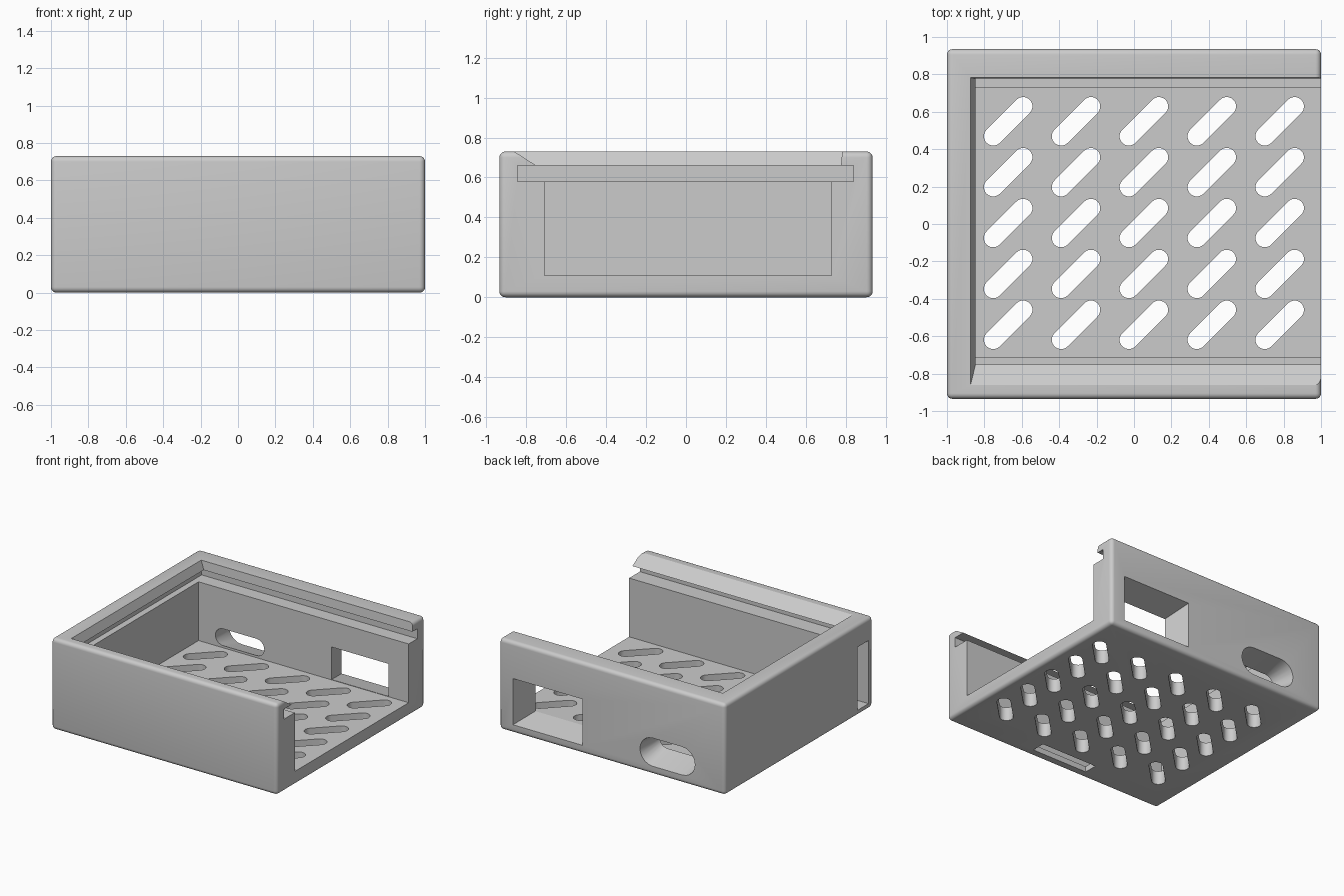
import bpy
import bmesh
import math
from mathutils import Vector

cube = bpy.data.objects.get("Cube")
if cube:
    bpy.data.objects.remove(cube, do_unlink=True)

grey = bpy.data.materials.new("light_grey_plastic")
grey.use_nodes = True
grey.diffuse_color = (0.6, 0.6, 0.6, 1)
grey.node_tree.nodes["Principled BSDF"].inputs["Base Color"].default_value = (0.6, 0.6, 0.6, 1)


def loft(bm, ring_a, ring_b):
    """Closed solid between two matching rings."""
    a = [bm.verts.new(p) for p in ring_a]
    b = [bm.verts.new(p) for p in ring_b]
    bm.faces.new(a)
    bm.faces.new(b)
    for i in range(len(a)):
        j = (i + 1) % len(a)
        bm.faces.new((a[i], a[j], b[j], b[i]))


def rect(x0, x1, y0, y1, z):
    return [Vector((x, y, z)) for x, y in ((x0, y0), (x1, y0), (x1, y1), (x0, y1))]


def wall_rect(x0, x1, z0, z1, y):
    return [Vector((x, y, z)) for x, z in ((x0, z0), (x1, z0), (x1, z1), (x0, z1))]


def stadium(centre, along, across, half, radius, n=10):
    """Ring of a round-ended slot."""
    c, u, v = Vector(centre), Vector(along).normalized(), Vector(across).normalized()
    ring = []
    for side in (1, -1):
        for i in range(n + 1):
            t = math.pi * (i / n - 0.5)
            ring.append(c + side * (u * (half + radius * math.cos(t)) + v * radius * math.sin(t)))
    return ring


def solid(name, *ring_pairs):
    bm = bmesh.new()
    for a, b in ring_pairs:
        loft(bm, a, b)
    bmesh.ops.recalc_face_normals(bm, faces=bm.faces)
    mesh = bpy.data.meshes.new(name)
    bm.to_mesh(mesh)
    bm.free()
    obj = bpy.data.objects.new(name, mesh)
    bpy.context.scene.collection.objects.link(obj)
    return obj


def block(name, x0, x1, y0, y1, z0, z1):
    return solid(name, (rect(x0, x1, y0, y1, z0), rect(x0, x1, y0, y1, z1)))


# Rounded outer block
case = block("case_body", -1, 1, -0.935, 0.935, 0, 0.73)
case.data.materials.append(grey)
bevel = case.modifiers.new("rounded_edges", "BEVEL")
bevel.width = 0.03
bevel.segments = 5

cutters = [
    # Main cavity and sliding lid groove, both open on the +x end
    block("cavity", -0.86, 1.1, -0.71, 0.73, 0.11, 0.62),
    block("lid_groove", -0.91, 1.1, -0.845, 0.84, 0.58, 0.66),
    # Lid opening, sloped along the front lip
    solid("lid_opening", (rect(-0.84, 1.1, -0.72, 0.775, 0.64),
                          rect(-0.885, 1.1, -0.907, 0.785, 0.76))),
    # Narrow pocket inside the front wall with a slot underneath
    block("front_wall_pocket", -1.1, 0.85, -0.88, -0.74, 0.045, 0.55),
    block("bottom_slot", -0.26, 0.24, -0.86, -0.75, -0.1, 0.1),
    # Splayed window and flared round-ended port in the back wall
    solid("back_window", (wall_rect(0.26, 0.88, 0.065, 0.44, 0.945),
                          wall_rect(0.32, 0.82, 0.115, 0.37, 0.72))),
    solid("back_port", (stadium((-0.49, 0.945, 0.178), (1, 0, 0), (0, 0, 1), 0.13, 0.115),
                        stadium((-0.495, 0.72, 0.195), (1, 0, 0), (0, 0, 1), 0.15, 0.065))),
]

# Grid of diagonal vents through the floor
vents = []
for i in range(-2, 3):
    for j in range(-2, 3):
        x, y = 0.053 + 0.363 * i, 0.005 + 0.272 * j
        vents.append([stadium((x, y, z), (1, 1, 0), (-1, 1, 0), 0.113, 0.05) for z in (-0.1, 0.2)])
cutters.append(solid("floor_vents", *vents))

for cutter in cutters:
    cutter.hide_render = True
    mod = case.modifiers.new(cutter.name, "BOOLEAN")
    mod.operation = "DIFFERENCE"
    mod.solver = "EXACT"
    mod.object = cutter

# Bake the cuts and drop the helpers
bpy.context.view_layer.update()
graph = bpy.context.evaluated_depsgraph_get()
baked = bpy.data.meshes.new_from_object(case.evaluated_get(graph))
case.modifiers.clear()
case.data = baked
for cutter in cutters:
    bpy.data.objects.remove(cutter, do_unlink=True)
case.data.materials.clear()
case.data.materials.append(grey)
for face in case.data.polygons:
    face.material_index = 0

bpy.ops.object.select_all(action="DESELECT")
case.select_set(True)
bpy.context.view_layer.objects.active = case
bpy.ops.object.shade_smooth_by_angle(angle=math.radians(30))
